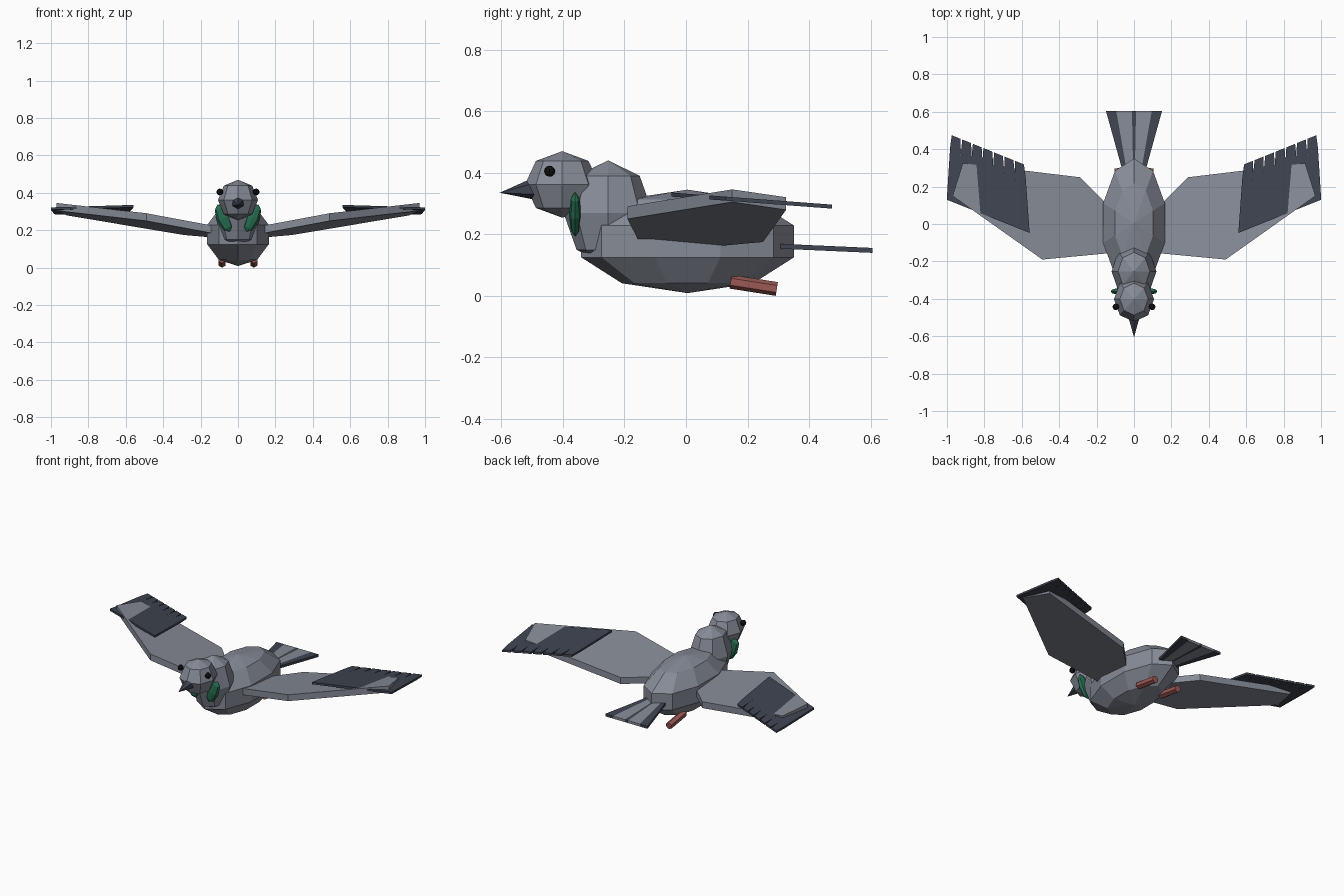
import bpy, bmesh
from math import radians
from mathutils import Vector, Matrix, Euler

if "Cube" in bpy.data.objects:
    bpy.data.objects.remove(bpy.data.objects["Cube"])


def material(name, rgb):
    m = bpy.data.materials.new(name)
    m.diffuse_color = (*rgb, 1)
    m.use_nodes = True
    m.node_tree.nodes["Principled BSDF"].inputs["Base Color"].default_value = m.diffuse_color
    return m


GREY = material("slate_grey", (0.24, 0.26, 0.31))
DARK = material("dark_slate", (0.05, 0.058, 0.082))
GREEN = material("green_sheen", (0.02, 0.15, 0.08))
RED = material("foot_red", (0.33, 0.10, 0.09))
BLACK = material("eye_black", (0.005, 0.005, 0.006))


def finish(name, bm, mat):
    bmesh.ops.recalc_face_normals(bm, faces=bm.faces[:])
    me = bpy.data.meshes.new(name)
    bm.to_mesh(me)
    bm.free()
    me.materials.append(mat)
    ob = bpy.data.objects.new(name, me)
    bpy.context.collection.objects.link(ob)
    return ob


def ellipsoid(name, loc, radii, mat, segs=8, rings=4, rot=(0, 0, 0)):
    bm = bmesh.new()
    mtx = Matrix.LocRotScale(Vector(loc), Euler(rot), Vector(radii))
    bmesh.ops.create_uvsphere(bm, u_segments=segs, v_segments=rings, radius=1, matrix=mtx)
    return finish(name, bm, mat)


def rod(name, a, b, r1, r2, mat, segs=6):
    a, b = Vector(a), Vector(b)
    bm = bmesh.new()
    mtx = Matrix.Translation((a + b) / 2) @ (b - a).to_track_quat('Z', 'Y').to_matrix().to_4x4()
    bmesh.ops.create_cone(bm, cap_ends=True, segments=segs, radius1=r1, radius2=r2,
                          depth=(b - a).length, matrix=mtx)
    return finish(name, bm, mat)


def plate(name, outline, height, thick, mat):
    """Flat slab: xy outline lying on the sloped plane z = height(x, y)."""
    bm = bmesh.new()
    face = bm.faces.new([bm.verts.new((x, y, height(abs(x), y))) for x, y in outline])
    ext = bmesh.ops.extrude_face_region(bm, geom=[face])
    bmesh.ops.translate(bm, vec=(0, 0, thick),
                        verts=[v for v in ext["geom"] if isinstance(v, bmesh.types.BMVert)])
    return finish(name, bm, mat)


# Body, neck, head
ellipsoid("body", (0, 0.005, 0.177), (0.182, 0.363, 0.168), GREY, 10, 5)
ellipsoid("neck", (0, -0.253, 0.27), (0.12, 0.145, 0.17), GREY)
ellipsoid("head", (0, -0.402, 0.362), (0.107, 0.121, 0.108), GREY)
rod("beak", (0, -0.49, 0.348), (0, -0.605, 0.335), 0.037, 0, DARK)


def wing_z(x, y):
    return 0.1457 + 0.178 * x - 0.0896 * y


def feather_z(x, y):
    return 0.319 - 0.075 * y


WING = [(0.10, -0.153), (0.49, -0.19), (0.97, 0.15), (0.915, 0.325),
        (0.29, 0.25), (0.10, 0.06)]
COUNT = 7

for side, s in (("right", 1), ("left", -1)):
    # Eyes, neck patches, feet
    ellipsoid(f"{side}_eye", (s * 0.097, -0.443, 0.405), (0.018,) * 3, BLACK, 8, 6)
    ellipsoid(f"{side}_neck_patch", (s * 0.077, -0.36, 0.265), (0.038, 0.02, 0.08), GREEN,
              rot=(0, s * radians(24), 0))
    rod(f"{side}_foot", (s * 0.085, 0.145, 0.046), (s * 0.085, 0.295, 0.0225), 0.0225, 0.0225, RED)

    # Wing slab
    plate(f"{side}_wing", [(s * x, y) for x, y in WING], wing_z, 0.041, GREY)

    # Flight feathers, blunt tips with narrow slits
    for i in range(COUNT):
        t = i / (COUNT - 1)
        root = Vector((0.59, -0.035)).lerp(Vector((0.969, 0.117)), t)
        tip = Vector((0.612, 0.328)).lerp(Vector((0.951, 0.465)), t)
        bend = root.lerp(tip, 0.8)
        pts = []
        for p, w in ((root, 0.032), (bend, 0.0288), (tip, 0.0235)):
            slope = 0.4 * w
            pts.insert(0, (s * (p.x - w), p.y - slope))
            pts.append((s * (p.x + w), p.y + slope))
        plate(f"{side}_flight_feather_{i + 1}", pts, feather_z, 0.013, DARK)

# Tail fan
edges = [-0.15, -0.095, -0.011, 0.011, 0.095, 0.15]
for i, (a, b) in enumerate(zip(edges, edges[1:])):
    plate(f"tail_feather_{i + 1}",
          [(a * 0.4, 0.28), (b * 0.4, 0.28), (b, 0.605), (a, 0.605)],
          lambda x, y: 0.167 - 0.045 * y, 0.016, GREY if i % 2 else DARK)
